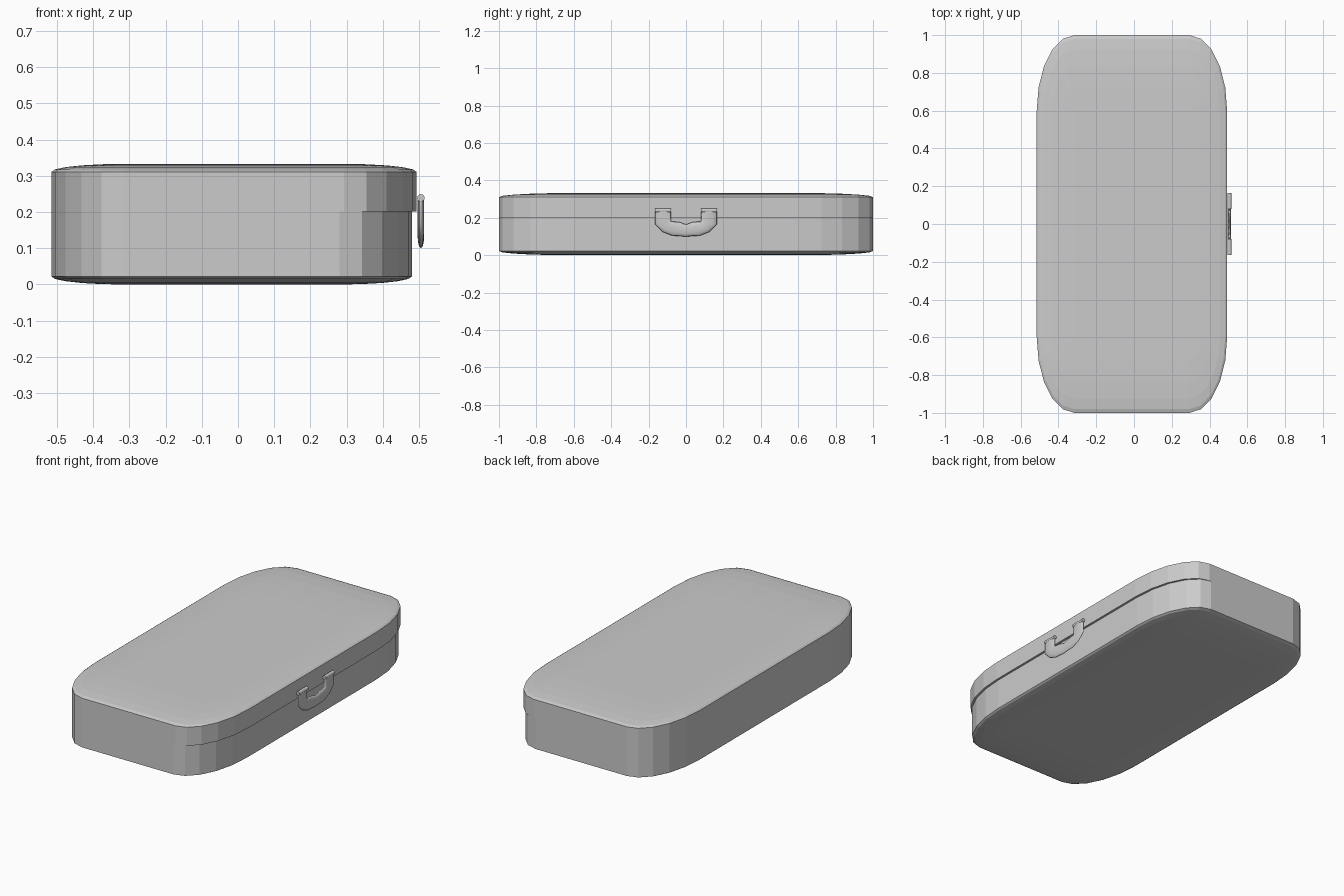
import bpy, bmesh
from math import sin, cos, pi

if "Cube" in bpy.data.objects:
    bpy.data.objects.remove(bpy.data.objects["Cube"])

SEG = 5            # facets per rounded corner
RX, RY, RZ = 0.2, 0.4, 0.022
LEFT = -0.515


def finish(name, bm):
    bmesh.ops.remove_doubles(bm, verts=bm.verts, dist=1e-5)
    bmesh.ops.recalc_face_normals(bm, faces=bm.faces)
    mesh = bpy.data.meshes.new(name)
    bm.to_mesh(mesh)
    bm.free()
    obj = bpy.data.objects.new(name, mesh)
    bpy.context.collection.objects.link(obj)
    return obj


def loft(name, rings):
    """Skin a list of equal-length closed rings and cap both ends."""
    bm = bmesh.new()
    vs = [[bm.verts.new(p) for p in ring] for ring in rings]
    n = len(rings[0])
    for a, b in zip(vs, vs[1:]):
        for i in range(n):
            j = (i + 1) % n
            bm.faces.new((a[i], a[j], b[j], b[i]))
    bm.faces.new(vs[0])
    bm.faces.new(vs[-1])
    return finish(name, bm)


def outline(right, z, k):
    """Rounded rectangle; k scales the corner radius (0 = sharp inner core)."""
    cxs = (LEFT + RX, right - RX)
    pts = []
    for q, (cx, cy) in enumerate([(cxs[1], 0.6), (cxs[0], 0.6),
                                  (cxs[0], -0.6), (cxs[1], -0.6)]):
        for i in range(SEG + 1):
            a = (q + i / SEG) * pi / 2
            pts.append((cx + RX * k * cos(a), cy + RY * k * sin(a), z))
    return pts


angles = [i / SEG * pi / 2 for i in range(SEG + 1)]
SPLIT = 0.202

# Base tray with softly rounded bottom
base = [outline(0.48, RZ - RZ * sin(a), cos(a)) for a in reversed(angles)]
loft("case_base", base + [outline(0.48, SPLIT, 1)])

# Lid, overhanging the base on the opening side
lid = [outline(0.493, 0.311 + RZ * sin(a), cos(a)) for a in angles]
loft("case_lid", [outline(0.493, SPLIT, 1)] + lid)

# U-shaped latch handle: (outer, inner) edge points in y, z
HX = 0.505
half = [((-0.165, 0.237), (-0.08, 0.237)),
        ((-0.165, 0.165), (-0.08, 0.18)),
        ((-0.125, 0.125), (-0.065, 0.18)),
        ((-0.075, 0.105), (-0.035, 0.177)),
        ((0.0, 0.1), (0.0, 0.165))]
stations = half + [((-o[0], o[1]), (-i[0], i[1])) for o, i in reversed(half[:-1])]
rings = []
for o, i in stations:
    ring = []
    for s in range(12):
        t = s * 2 * pi / 12
        w = 0.5 + 0.5 * cos(t)
        ring.append((HX + 0.009 * sin(t),
                     i[0] + (o[0] - i[0]) * w, i[1] + (o[1] - i[1]) * w))
    rings.append(ring)
handle = loft("latch_handle", rings)
handle.data.polygons.foreach_set("use_smooth", [len(p.vertices) == 4 for p in handle.data.polygons])

# Hinge pins on top of the handle arms
for side, name in ((-1, "left_hinge_pin"), (1, "right_hinge_pin")):
    loft(name, [[(HX + 0.0105 * cos(t * pi / 6), side * y, 0.239 + 0.0105 * sin(t * pi / 6))
                 for t in range(12)] for y in (0.08, 0.165)])
